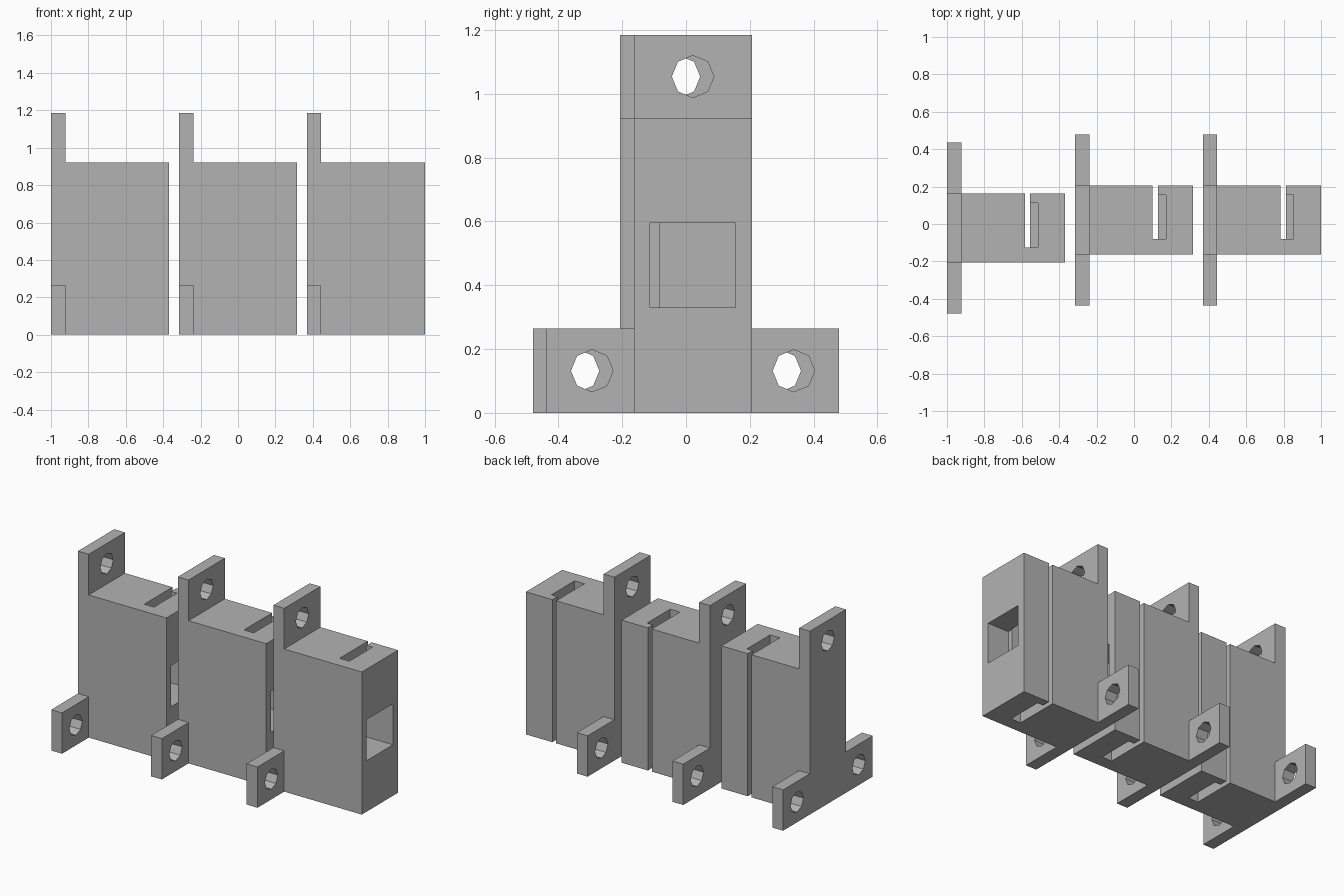
import bpy, bmesh, math
from mathutils import Vector

if "Cube" in bpy.data.objects:
    bpy.data.objects.remove(bpy.data.objects["Cube"], do_unlink=True)

grey = bpy.data.materials.new("plain_grey")
grey.use_nodes = True
colour = (0.45, 0.45, 0.45, 1)
grey.diffuse_color = colour
grey.node_tree.nodes["Principled BSDF"].inputs["Base Color"].default_value = colour

# main dimensions
PLATE, LENGTH, HALF, BODY_H, TOP = 0.077, 0.632, 0.185, 0.922, 1.185
FOOT_Y, FOOT_H, HOLE_R = 0.458, 0.264, 0.066
SLOT_X, STEP_X, POCKET_X = 0.416, 0.444, 0.486
SLOT_Y, LIP_Y = -0.103, 0.133


def add_object(name, bm):
    bmesh.ops.recalc_face_normals(bm, faces=bm.faces)
    mesh = bpy.data.meshes.new(name)
    bm.to_mesh(mesh)
    bm.free()
    mesh.materials.append(grey)
    obj = bpy.data.objects.new(name, mesh)
    bpy.context.collection.objects.link(obj)
    return obj


def prism(name, outline, x0, x1):
    """Extrude a (y, z) outline along x."""
    bm = bmesh.new()
    face = bm.faces.new([bm.verts.new((x0, y, z)) for y, z in outline])
    new = bmesh.ops.extrude_face_region(bm, geom=[face])["geom"]
    moved = [v for v in new if isinstance(v, bmesh.types.BMVert)]
    bmesh.ops.translate(bm, verts=moved, vec=Vector((x1 - x0, 0, 0)))
    return add_object(name, bm)


def box(name, x, y, z):
    return prism(name, [(y[0], z[0]), (y[1], z[0]), (y[1], z[1]), (y[0], z[1])], *x)


def combine(target, tool, operation):
    mod = target.modifiers.new(operation.lower(), "BOOLEAN")
    mod.operation, mod.solver, mod.object = operation, "EXACT", tool
    bpy.context.view_layer.update()
    graph = bpy.context.evaluated_depsgraph_get()
    mesh = bpy.data.meshes.new_from_object(target.evaluated_get(graph))
    target.modifiers.clear()
    target.data = mesh
    bpy.data.objects.remove(tool, do_unlink=True)


# mounting plate: upright tab with two feet
half = [(FOOT_Y, 0), (FOOT_Y, FOOT_H), (HALF, FOOT_H), (HALF, TOP)]
bracket = prism("bracket_1", half + [(-y, z) for y, z in reversed(half)], 0, PLATE)

# block standing out from the plate
combine(bracket, box("block", (PLATE / 2, LENGTH), (-HALF, HALF), (0, BODY_H)), "UNION")

# eight-sided screw holes
for cy, cz in ((0, 1.054), (-0.316, 0.132), (0.316, 0.132)):
    ring = [(cy + HOLE_R * math.cos(i * math.pi / 4),
             cz + HOLE_R * math.sin(i * math.pi / 4)) for i in range(8)]
    combine(bracket, prism("hole_cutter", ring, -0.1, 0.2), "DIFFERENCE")

# narrow slot open at the back, wider pockets, and square window
cuts = [
    ((SLOT_X, STEP_X), (SLOT_Y, 0.3), (-0.1, 1.1)),
    ((SLOT_X, POCKET_X), (SLOT_Y, LIP_Y), (0.33, 1.1)),
    ((SLOT_X, POCKET_X), (SLOT_Y, LIP_Y), (-0.1, 0.26)),
    ((0.48, 0.8), (-0.135, LIP_Y), (0.33, 0.595)),
]
for x, y, z in cuts:
    combine(bracket, box("slot_cutter", x, y, z), "DIFFERENCE")

# three brackets in a row, the first set slightly forward
bracket.location = (-1, -0.0215, 0)
for number, x in ((2, -0.316), (3, 0.368)):
    copy = bpy.data.objects.new(f"bracket_{number}", bracket.data)
    copy.location = (x, 0.0215, 0)
    bpy.context.collection.objects.link(copy)
